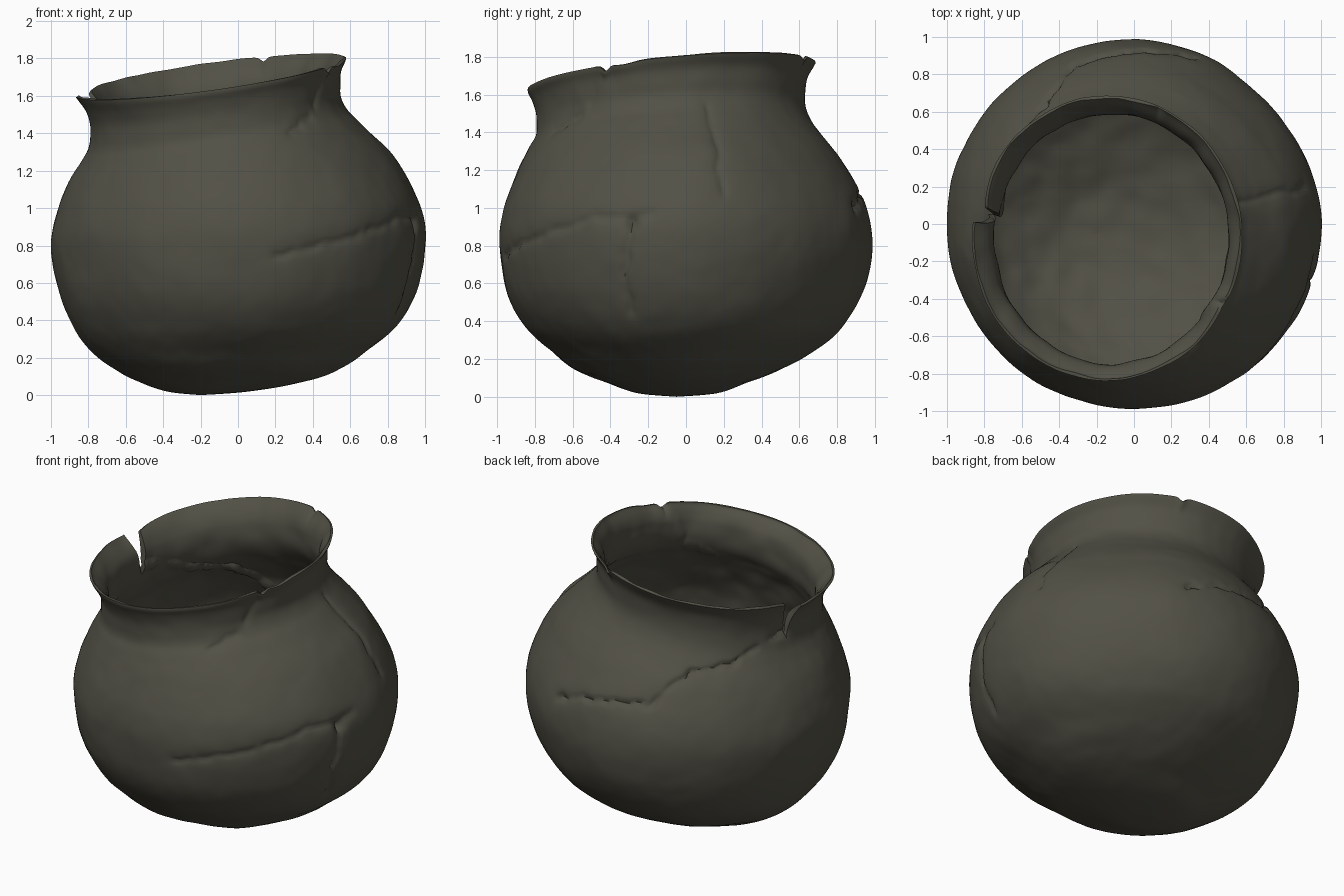
import bpy, bmesh, math
from mathutils import Vector, noise

if "Cube" in bpy.data.objects:
    bpy.data.objects.remove(bpy.data.objects["Cube"])

# Pot profile as tilted oval rings: height, x left/right, y front/back, x tilt, y tilt
RINGS = [
    (0.00, -0.20, -0.20, -0.05, -0.05, 0.00, 0.00),
    (0.02, -0.38, 0.06, -0.26, 0.17, 0.00, 0.00),
    (0.08, -0.55, 0.40, -0.43, 0.33, 0.00, 0.00),
    (0.145, -0.67, 0.55, -0.59, 0.50, 0.00, 0.00),
    (0.23, -0.78, 0.68, -0.70, 0.655, 0.00, 0.00),
    (0.36, -0.88, 0.84, -0.84, 0.82, 0.00, 0.00),
    (0.55, -0.96, 0.95, -0.95, 0.935, 0.00, 0.00),
    (0.80, -1.00, 1.00, -0.99, 0.99, 0.00, 0.00),
    (1.00, -0.97, 0.975, -0.97, 0.955, 0.02, 0.01),
    (1.20, -0.91, 0.835, -0.90, 0.84, 0.07, 0.03),
    (1.35, -0.835, 0.66, -0.83, 0.71, 0.10, 0.04),
    (1.42, -0.80, 0.585, -0.795, 0.66, 0.105, 0.045),
    (1.49, -0.787, 0.55, -0.79, 0.637, 0.105, 0.045),
    (1.56, -0.79, 0.55, -0.795, 0.635, 0.105, 0.05),
    (1.63, -0.815, 0.553, -0.815, 0.645, 0.103, 0.06),
    (1.68, -0.85, 0.572, -0.835, 0.675, 0.10, 0.07),
    (1.70, -0.865, 0.578, -0.837, 0.685, 0.10, 0.07),
]
COLS = 340
GAP_ANGLE = math.radians(170)      # where the rim is split open
CENTRE = Vector((0, 0, 0.8))

# Cracks as paths over the surface, with a depth
CRACKS = [
    (0.024, [(-.77, .06, 1.42), (-.63, .43, 1.29), (-.46, .62, 1.26),
             (-.32, .83, 1.10), (-.1, .91, 1.09), (.12, .93, 1.07), (.33, .91, 1.0)]),
    (0.012, [(.2, -.97, .74), (.4, -.89, .80), (.55, -.80, .83), (.72, -.66, .89),
             (.85, -.48, .95), (.93, -.28, .95), (.95, -.18, .96)]),
    (0.014, [(.93, -.28, .95), (.94, -.30, .80), (.92, -.33, .65), (.88, -.29, .45)]),
    (0.012, [(.58, .12, 1.55), (.68, .14, 1.42), (.78, .18, 1.3),
             (.84, .16, 1.22), (.90, .20, 1.08)]),
    (0.012, [(.28, -.72, 1.42), (.34, -.67, 1.45), (.41, -.58, 1.53)]),
    (0.008, [(.42, -.52, 1.56), (.45, -.48, 1.65), (.50, -.42, 1.76)]),
]
CRACKS = [(d, [(Vector(p) - CENTRE).normalized() for p in pts]) for d, pts in CRACKS]
PIT = (Vector((.93, -.28, .92)) - CENTRE).normalized()
RIM_CHIPS = [(67, .025, .035), (-28, .03, .035), (-20, .012, .10), (172, .02, .15)]


def spline(a, b, c, d, t):
    return tuple(0.5 * (2 * q + (r - p) * t + (2 * p - 5 * q + 4 * r - s) * t * t
                        + (3 * q - p - 3 * r + s) * t ** 3)
                 for p, q, r, s in zip(a, b, c, d))


def fine_rings():
    rows = []
    for i in range(len(RINGS) - 1):
        a, b = RINGS[i], RINGS[i + 1]
        prev, nxt = RINGS[max(i - 1, 0)], RINGS[min(i + 2, len(RINGS) - 1)]
        n = math.ceil(math.hypot(b[0] - a[0], (b[2] - b[1] - a[2] + a[1]) / 2) / 0.02)
        rows += [spline(prev, a, b, nxt, k / n) for k in range(n)]
    return rows + [RINGS[-1]]


def segment_distance(p, a, b):
    ab = b - a
    t = max(0.0, min(1.0, (p - a).dot(ab) / ab.length_squared))
    return (p - a - ab * t).length


def crack_depth(p):
    d = (p - CENTRE).normalized()
    wob = d + 0.018 * noise.noise_vector(d * 14)
    depth = 0.0
    for amount, path in CRACKS:
        dist = min(segment_distance(wob, a, b) for a, b in zip(path, path[1:]))
        if dist < 0.12:
            depth = max(depth, amount * math.exp(-(dist / 0.015) ** 2)
                        + 0.006 * math.exp(-(dist / 0.05) ** 2))
    return depth + 0.03 * math.exp(-((d - PIT).length / 0.035) ** 2)


# Pot wall: one sheet wrapped round, left open only where the rim is split
bm = bmesh.new()
weight_layer = bm.verts.layers.deform.verify()
grid = []
for z, xl, xr, yf, yb, tx, ty in fine_rings():
    cx, cy, rx, ry = (xl + xr) / 2, (yf + yb) / 2, (xr - xl) / 2, (yb - yf) / 2
    split = max(0.0, (z - 1.46) / 0.24)
    gap = 0.06 * split
    body = max(0.0, min(1.0, (1.42 - z) / 0.25))
    lip = max(0.0, min(1.0, (z - 1.59) / 0.11))
    row = []
    for i in range(COLS + 1):
        u = i / COLS
        th = GAP_ANGLE + gap + u * 2 * (math.pi - gap)
        c, s = math.cos(th), math.sin(th)
        # Back right of the body is slightly flattened
        f = 1 - body * (0.034 if c > 0 and s > 0 else 0) * math.sin(2 * th) ** 2
        f -= 0.07 * split * math.exp(-(1 - u) * 2 * math.pi / 0.35)
        h = z + tx * c + ty * s
        for ang, amount, width in RIM_CHIPS:
            da = (th - math.radians(ang) + math.pi) % (2 * math.pi) - math.pi
            h -= lip * amount * math.exp(-(da / width) ** 2)
        p = Vector((cx + rx * f * c, cy + ry * f * s, h))
        # Hand-made unevenness, then cracks, pushed along the outward direction
        out = (p - CENTRE).normalized()
        if z > 1.3:
            out = Vector((c, s, 0))
        push = (0.008 * noise.noise(p * 3.5) + 0.002 * noise.noise(p * 11)) * min(1, z / 0.1)
        # Wall thins to the lip and is lumpy inside
        thick = 0.85 + 0.2 * noise.noise(p * 7)
        p += out * (push - crack_depth(p))
        v = bm.verts.new(p)
        v[weight_layer][0] = max(0.2, min(1.0, thick - 0.55 * lip))
        row.append(v)
    grid.append(row)
for low, high in zip(grid, grid[1:]):
    for i in range(COLS):
        bm.faces.new((low[i], low[i + 1], high[i + 1], high[i]))
bmesh.ops.remove_doubles(bm, verts=bm.verts, dist=0.0002)
base = min(v.co.z for v in bm.verts)
bmesh.ops.translate(bm, verts=bm.verts, vec=(0, 0, -base))
mesh = bpy.data.meshes.new("pot")
bm.to_mesh(mesh)
bm.free()
pot = bpy.data.objects.new("pot", mesh)
bpy.context.collection.objects.link(pot)
if not pot.vertex_groups:
    pot.vertex_groups.new(name="wall thickness")

# Dark olive-grey clay
clay = bpy.data.materials.new("dark clay")
clay.diffuse_color = (0.085, 0.082, 0.061, 1)
clay.use_nodes = True
clay.node_tree.nodes["Principled BSDF"].inputs["Base Color"].default_value = clay.diffuse_color
mesh.materials.append(clay)

# Wall thickness inwards, then smooth shading with sharp rim edges
bpy.context.view_layer.objects.active = pot
pot.select_set(True)
wall = pot.modifiers.new("wall", 'SOLIDIFY')
wall.thickness = 0.05
wall.offset = -1
wall.vertex_group = pot.vertex_groups[0].name
bpy.ops.object.modifier_apply(modifier=wall.name)
bpy.ops.object.shade_smooth_by_angle(angle=math.radians(60))
